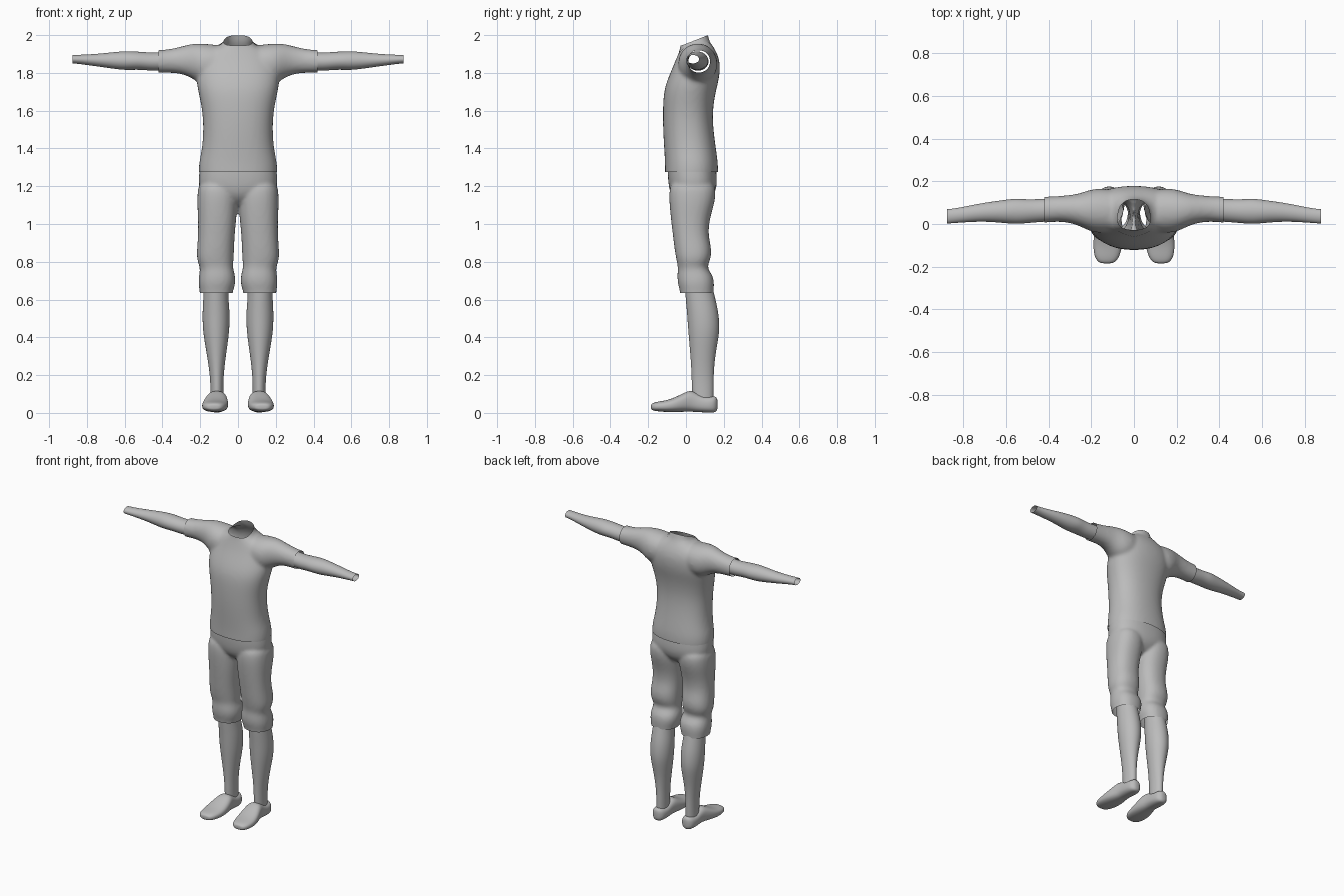
import bpy, bmesh, math
from mathutils import Vector

if "Cube" in bpy.data.objects:
    bpy.data.objects.remove(bpy.data.objects["Cube"], do_unlink=True)

grey = bpy.data.materials.new("plain grey")
grey.use_nodes = True
grey.diffuse_color = (0.5, 0.5, 0.5, 1)
grey.node_tree.nodes["Principled BSDF"].inputs["Base Color"].default_value = (0.5, 0.5, 0.5, 1)


def loft(bm, axis, sections, power=2.0, side=1, caps=True, count=20):
    """Skin rounded rings; a section is (position, low u, high u, low v, high v)."""
    rings = []
    for t, u0, u1, v0, v1 in sections:
        ring = []
        for i in range(count):
            a = math.tau * i / count
            c, s = math.cos(a), math.sin(a)
            u = (u0 + u1) / 2 + (u1 - u0) / 2 * math.copysign(abs(c) ** (2 / power), c)
            v = (v0 + v1) / 2 + (v1 - v0) / 2 * math.copysign(abs(s) ** (2 / power), s)
            x, y, z = {"x": (t, u, v), "y": (u, t, v), "z": (u, v, t)}[axis]
            ring.append(bm.verts.new((x * side, y, z)))
        rings.append(ring)
    for a, b in zip(rings, rings[1:]):
        for i in range(count):
            j = (i + 1) % count
            bm.faces.new((a[i], a[j], b[j], b[i]))
    if caps:
        bm.faces.new(rings[0])
        bm.faces.new(rings[-1])


def to_object(bm, name):
    bmesh.ops.recalc_face_normals(bm, faces=bm.faces)
    mesh = bpy.data.meshes.new(name)
    bm.to_mesh(mesh)
    bm.free()
    for p in mesh.polygons:
        p.use_smooth = True
    mesh.materials.clear()
    mesh.materials.append(grey)
    obj = bpy.data.objects.new(name, mesh)
    bpy.context.collection.objects.link(obj)
    return obj


def fused(bm, voxel, smooth):
    """Melt overlapping closed lofts into one smooth skin."""
    obj = to_object(bm, "temporary")
    obj.modifiers.new("round", "SUBSURF").levels = 2
    remesh = obj.modifiers.new("fuse", "REMESH")
    remesh.mode, remesh.voxel_size = "VOXEL", voxel
    relax = obj.modifiers.new("relax", "SMOOTH")
    relax.factor, relax.iterations = 0.5, smooth
    mesh = bpy.data.meshes.new_from_object(obj.evaluated_get(bpy.context.evaluated_depsgraph_get()))
    result = bmesh.new()
    result.from_mesh(mesh)
    bpy.data.objects.remove(obj, do_unlink=True)
    bpy.data.meshes.remove(mesh)
    return result


def trim(bm, point, normal):
    """Cut away everything on the normal's side of a plane."""
    bmesh.ops.bisect_plane(bm, geom=bm.verts[:] + bm.edges[:] + bm.faces[:], dist=1e-5,
                           plane_co=point, plane_no=normal, clear_outer=True)


def mirrored(bm, name):
    obj = to_object(bm, name)
    obj.modifiers.new("other side", "MIRROR").merge_threshold = 0.0005
    return obj


# Upper body skin: trunk, neck and sleeves melted together
bm = bmesh.new()
trunk = [(1.20, .21, -.112, .17), (1.28, .212, -.112, .172), (1.33, .208, -.113, .170),
         (1.40, .192, -.117, .160), (1.50, .185, -.123, .146), (1.60, .190, -.124, .142),
         (1.70, .213, -.120, .158), (1.77, .225, -.098, .178), (1.85, .215, -.062, .183),
         (1.90, .190, -.045, .168), (1.935, .130, -.034, .148), (1.955, .085, -.030, .135),
         (1.98, .073, -.032, .124), (2.06, .070, -.036, .108)]
loft(bm, "z", [(z, -w, w, y0, y1) for z, w, y0, y1 in trunk], 2.3)
sleeve = [(.06, -.03, .15, 1.78, 1.945), (.14, -.045, .170, 1.74, 1.952), (.20, -.04, .165, 1.74, 1.958),
          (.25, -.012, .145, 1.775, 1.955), (.30, .005, .136, 1.795, 1.94), (.36, .012, .131, 1.80, 1.926),
          (.42, .004, .129, 1.80, 1.921), (.48, .002, .129, 1.80, 1.92)]
for side in (1, -1):
    loft(bm, "x", sleeve, 2.1, side)
body = fused(bm, .011, 7)
trim(body, (0, 0, 0), (-1, 0, 0))
trim(body, (0, -.03, 1.945), (0, -.35, .94))

# Shirt: open at hem, cuff and V-shaped neckline
front, shoulder, nape = Vector((0, -.055, 1.855)), Vector((.09, .04, 1.95)), Vector((0, .145, 1.94))
collar = (shoulder - front).cross(nape - front).normalized()
shirt = body.copy()
trim(shirt, front, collar)
trim(shirt, (0, 0, 1.275), (0, 0, -1))
trim(shirt, (.42, 0, 0), (1, 0, 0))
mirrored(shirt, "shirt")

# Neck: the skin inside the neckline, set slightly in
trim(body, front - collar * .02, -collar)
body.normal_update()
for v in body.verts:
    shift = v.normal * .003
    v.co -= Vector((0 if v.co.x < 1e-4 else shift.x, shift.y, shift.z))
mirrored(body, "neck")

# Breeches: hips and two baggy legs with gathered cuffs
bm = bmesh.new()
hips = [(1.38, .20, -.095, .155), (1.29, .205, -.099, .160), (1.22, .214, -.096, .168),
        (1.16, .195, -.085, .155), (1.12, .12, -.055, .12), (1.09, .05, -.01, .07)]
loft(bm, "z", [(z, -w, w, y0, y1) for z, w, y0, y1 in hips], 2.4)
breeches = [(1.24, .01, .205, -.08, .15), (1.16, .0, .217, -.092, .162), (1.09, .002, .216, -.087, .146),
            (1.02, .009, .212, -.08, .125), (.94, .017, .212, -.07, .118), (.87, .020, .218, -.062, .137),
            (.81, .022, .220, -.052, .132), (.77, .028, .200, -.042, .108), (.73, .014, .207, -.047, .143),
            (.69, .012, .211, -.045, .150), (.655, .022, .206, -.036, .148), (.63, .030, .202, -.03, .146),
            (.57, .030, .202, -.03, .146)]
for side in (1, -1):
    loft(bm, "z", breeches, 2.3, side)
pants = fused(bm, .01, 4)
trim(pants, (0, 0, .635), (0, 0, -1))
trim(pants, (0, 0, 1.32), (0, 0, 1))
to_object(pants, "breeches")

# Limbs and shoes on each side
forearm = [(.39, .012, .120, 1.812, 1.911), (.45, .008, .117, 1.810, 1.907), (.51, .003, .116, 1.816, 1.912),
           (.555, -.001, .121, 1.816, 1.914), (.61, .004, .113, 1.814, 1.916), (.70, .012, .101, 1.828, 1.905),
           (.79, .008, .083, 1.840, 1.898), (.84, .004, .073, 1.847, 1.896), (.876, .002, .070, 1.850, 1.895)]
calf = [(.72, .05, .18, -.01, .13), (.62, .052, .183, -.004, .152), (.54, .043, .189, .004, .172),
        (.45, .044, .188, .010, .180), (.38, .052, .178, .016, .170), (.30, .064, .164, .023, .155),
        (.21, .075, .150, .029, .147), (.14, .077, .146, .030, .147), (.06, .078, .145, .035, .145)]
shoe = [(-.185, .105, .150, .022, .042), (-.178, .085, .170, .012, .052), (-.15, .066, .187, .008, .060),
        (-.10, .054, .192, .004, .067), (-.05, .050, .188, .004, .086), (.0, .054, .173, .006, .112),
        (.03, .060, .164, .006, .120), (.06, .063, .160, .004, .103), (.10, .063, .160, .002, .086),
        (.14, .067, .157, .001, .088), (.158, .080, .144, .004, .088), (.168, .098, .126, .02, .07)]
for side, label in ((1, "left"), (-1, "right")):
    for name, axis, rings, power, closed in (("forearm", "x", forearm, 2, False),
                                             ("calf", "z", calf, 2, False),
                                             ("shoe", "y", shoe, 2.5, True)):
        bm = bmesh.new()
        loft(bm, axis, rings, power, side, closed)
        part = to_object(bm, f"{label}_{name}")
        smooth = part.modifiers.new("round", "SUBSURF")
        smooth.levels = smooth.render_levels = 2
